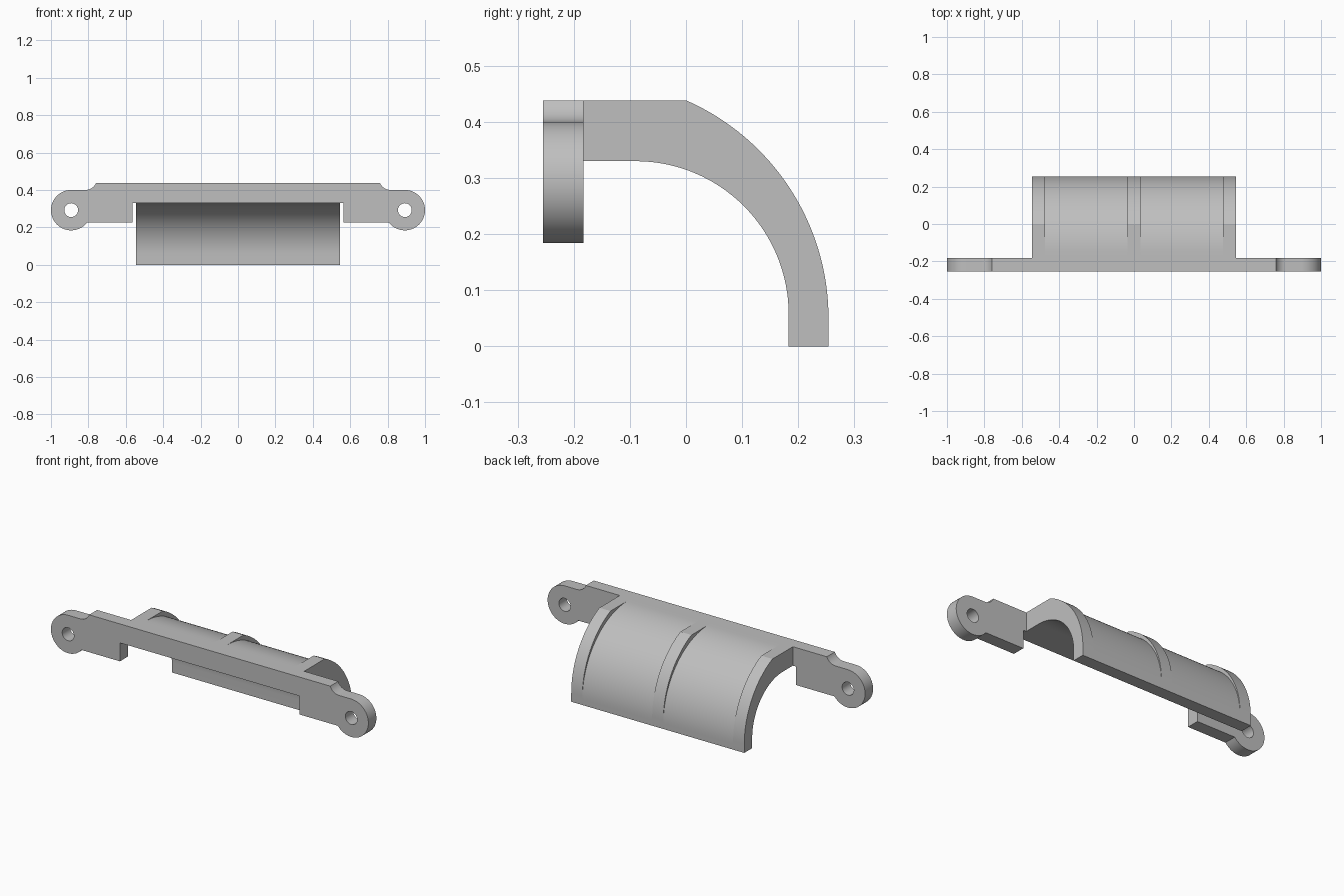
import bpy
import bmesh
from math import sin, cos, radians
from mathutils import Matrix

cube = bpy.data.objects.get("Cube")
if cube:
    bpy.data.objects.remove(cube, do_unlink=True)

GREY = (0.52, 0.52, 0.52, 1)
mat = bpy.data.materials.new("plain grey")
mat.use_nodes = True
mat.diffuse_color = GREY
mat.node_tree.nodes["Principled BSDF"].inputs["Base Color"].default_value = GREY

BACK, FRONT = -0.183, -0.255   # faces of the mounting plate
TOP, UNDER = 0.438, 0.33       # heights of the bar across the opening
REAR = 0.254                   # rear of the curved cover


def arc(cx, cy, r, start, end, n=32):
    angles = [radians(start + (end - start) * i / n) for i in range(n + 1)]
    return [(cx + r * cos(a), cy + r * sin(a)) for a in angles]


def finish(name, bm):
    bmesh.ops.remove_doubles(bm, verts=bm.verts, dist=0.00001)
    bmesh.ops.recalc_face_normals(bm, faces=bm.faces)
    mesh = bpy.data.meshes.new(name)
    bm.to_mesh(mesh)
    bm.free()
    mesh.materials.append(mat)
    obj = bpy.data.objects.new(name, mesh)
    bpy.context.collection.objects.link(obj)
    bpy.ops.object.select_all(action='DESELECT')
    obj.select_set(True)
    bpy.context.view_layer.objects.active = obj
    bpy.ops.object.shade_smooth_by_angle(angle=radians(20))
    return obj


def sweep(name, profile, x0, x1):
    """Extrude a side profile (y, z) along x."""
    bm = bmesh.new()
    face = bm.faces.new([bm.verts.new((x0, y, z)) for y, z in profile])
    new = bmesh.ops.extrude_face_region(bm, geom=[face])["geom"]
    moved = [v for v in new if isinstance(v, bmesh.types.BMVert)]
    bmesh.ops.translate(bm, verts=moved, vec=(x1 - x0, 0, 0))
    return finish(name, bm)


def plate(name, loops):
    """Extrude outlines (x, z), the later ones being holes, through the plate."""
    curve = bpy.data.curves.new(name, 'CURVE')
    curve.dimensions = '2D'
    curve.fill_mode = 'BOTH'
    curve.extrude = (BACK - FRONT) / 2
    for loop in loops:
        spline = curve.splines.new('POLY')
        spline.points.add(len(loop) - 1)
        for point, (x, z) in zip(spline.points, loop):
            point.co = (x, z, 0, 1)
        spline.use_cyclic_u = True
    temp = bpy.data.objects.new(name + " outline", curve)
    bpy.context.collection.objects.link(temp)
    bpy.context.view_layer.update()
    bm = bmesh.new()
    bm.from_mesh(temp.to_mesh())
    temp.to_mesh_clear()
    bpy.data.objects.remove(temp, do_unlink=True)
    middle = Matrix.Translation((0, (BACK + FRONT) / 2, 0))
    bm.transform(middle @ Matrix.Rotation(radians(90), 4, 'X'))
    return finish(name, bm)


# Mounting plate with round, drilled ears and an open notch below the bar
EAR_X, EAR_Z, EAR_R = 0.892, 0.292, 0.108
half = [(0.565, UNDER), (0.565, 0.225)]
half += arc(EAR_X, EAR_Z, EAR_R, -141.7, 90)
half += arc(0.815, 0.46, 0.06, 270, 201.5, 10)
outline = half + [(-x, z) for x, z in reversed(half)]
holes = [arc(side * EAR_X, EAR_Z, 0.037, 0, 350, 35) for side in (-1, 1)]
plate("mounting_plate", [outline] + holes)

# Side profiles: shared hollow underside, lower skin and raised rib
inner = [(BACK, UNDER)] + arc(-0.09, 0.057, 0.273, 90, 0) + [(0.183, 0), (REAR, 0)]
skin = inner + arc(-0.15, 0.034, 0.404, 0, 90) + [(BACK, TOP)]
rib = inner + arc(-0.17, 0.05, 0.424, 0, 66.3) + [(0, TOP), (BACK, TOP)]

# Curved cover, alternating ribs and skin panels
sweep("centre_rib", rib, -0.035, 0.035)
for label, side in (("left", 1), ("right", -1)):
    sweep(label + "_cover_panel", skin, side * 0.035, side * 0.475)
    sweep(label + "_end_rib", rib, side * 0.475, side * 0.545)
